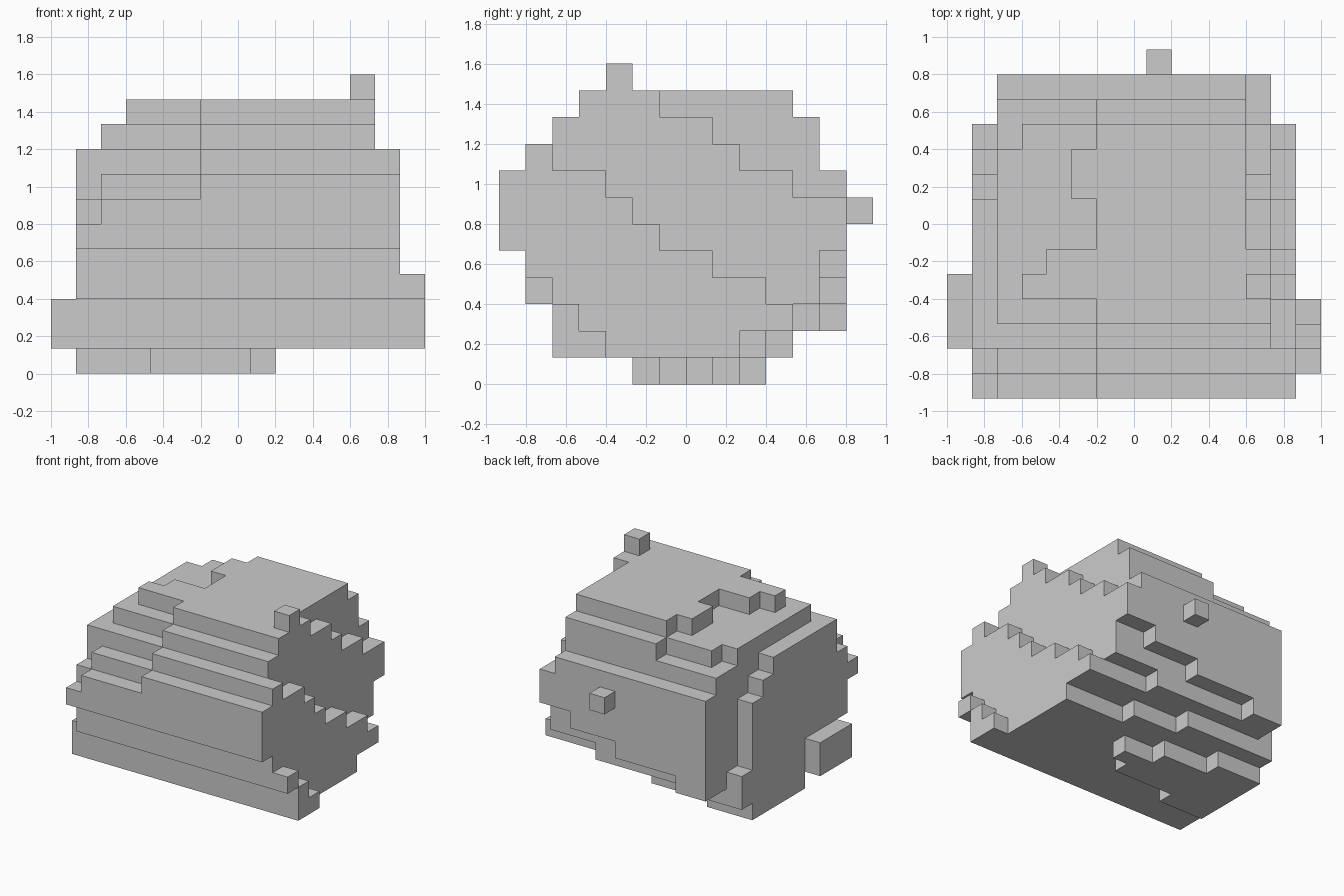
import bpy, bmesh
from mathutils import Vector

if "Cube" in bpy.data.objects:
    bpy.data.objects.remove(bpy.data.objects["Cube"])

U = 2 / 15                      # cell size; grid is 15 x 14 x 12 cells
cells = set()


def box(x0, x1, y0, y1, z0, z1):
    return {(x, y, z) for x in range(x0, x1) for y in range(y0, y1) for z in range(z0, z1)}


def fill(*b):
    cells.update(box(*b))


def carve(*b):
    cells.difference_update(box(*b))


# Main tilted block: front and back limit of each layer above the lowest
spans = [(2, 11), (2, 13), (1, 13), (1, 13), (0, 13), (0, 13), (0, 13), (1, 12), (2, 12), (3, 11)]
for z, (y0, y1) in enumerate(spans, 1):
    fill(1, 14, y0, y1, z, z + 1)

# Right end: two diagonal stepped bands
for z, y in zip(range(3, 11), (10, 8, 6, 5, 4, 2, 0, 0)):
    carve(13, 14, y, 14, z, z + 1)
for z, y in zip(range(7, 11), (11, 9, 8, 6)):
    carve(12, 13, y, 14, z, z + 1)

# Underside at the back: slanted steps (row, layer, right limit)
for y, z, x in ((9, 1, 10), (10, 1, 7), (11, 2, 10), (12, 2, 4), (12, 3, 8), (12, 4, 11)):
    carve(x, 14, y, y + 1, z, z + 1)

# Left end: stepped recess
for z, y in zip(range(1, 11), (11, 11, 10, 10, 10, 10, 9, 8, 0, 0)):
    carve(1, 2, y, 14, z, z + 1)
carve(2, 3, 10, 14, 9, 10)
carve(1, 6, 11, 14, 9, 10)

# Left part of the front slope sits one step back
for n in range(4):
    carve(1, 6, n, n + 1, 7 + n, 8 + n)
carve(1, 2, 0, 1, 6, 7)
carve(1, 2, 1, 2, 7, 8)

# Ragged left edge of the top plate
for y, x in zip(range(4, 11), (3, 4, 6, 6, 5, 5, 6)):
    carve(1, x, y, y + 1, 10, 11)

# Lowest layer
for y, x in zip(range(5, 10), (4, 8, 9, 7, 4)):
    fill(1, x, y, y + 1, 0, 1)

# Side blocks, top peg and back knob
fill(0, 1, 2, 5, 1, 3)
fill(14, 15, 2, 4, 1, 2)
fill(14, 15, 2, 3, 2, 3)
fill(14, 15, 1, 2, 3, 4)
fill(12, 13, 4, 5, 11, 12)
fill(8, 9, 13, 14, 6, 7)

# Skin the cells with outside faces only
bm = bmesh.new()
verts = {}


def vert(p):
    key = tuple(round(c) for c in p)
    if key not in verts:
        verts[key] = bm.verts.new((key[0] * U - 1, key[1] * U - 7 * U, key[2] * U))
    return verts[key]


for c in sorted(cells):
    for axis in range(3):
        for s in (0, 1):
            n = list(c)
            n[axis] += 2 * s - 1
            if tuple(n) in cells:
                continue
            a, b = Vector((0, 0, 0)), Vector((0, 0, 0))
            a[(axis + 1) % 3] = b[(axis + 2) % 3] = 1
            o = Vector(c)
            o[axis] += s
            quad = [o, o + a, o + a + b, o + b]
            bm.faces.new([vert(p) for p in (quad if s else quad[::-1])])

bmesh.ops.dissolve_limit(bm, angle_limit=0.01, verts=bm.verts, edges=bm.edges)
mesh = bpy.data.meshes.new("stepped_block")
bm.to_mesh(mesh)
bm.free()
bpy.context.collection.objects.link(bpy.data.objects.new("stepped_block", mesh))
